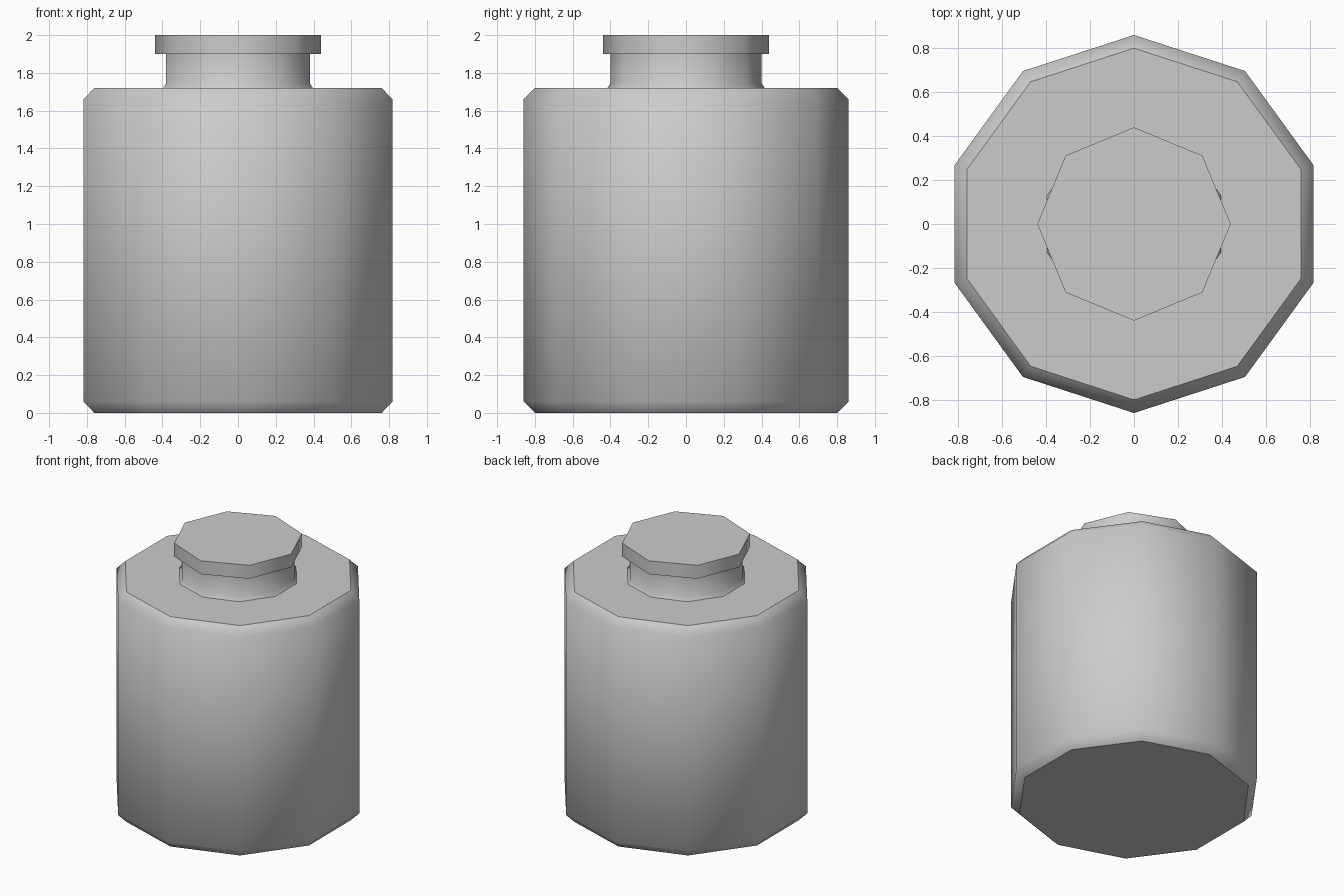
import bpy, bmesh, math

if "Cube" in bpy.data.objects:
    bpy.data.objects.remove(bpy.data.objects["Cube"])


def lathe(name, profile, sides):
    """Stack polygon rings (radius, z) into a closed solid with smooth sides and flat ends."""
    bm = bmesh.new()
    rings = []
    for r, z in profile:
        ring = []
        for i in range(sides):
            a = math.pi / 2 + math.tau * i / sides
            ring.append(bm.verts.new((r * math.cos(a), r * math.sin(a), z)))
        rings.append(ring)
    for low, high in zip(rings, rings[1:]):
        for i in range(sides):
            j = (i + 1) % sides
            bm.faces.new((low[i], low[j], high[j], high[i])).smooth = True
    bm.faces.new(rings[0][::-1])
    bm.faces.new(rings[-1])
    # keep the rims of the flat ends crisp
    for e in bm.edges:
        if not all(f.smooth for f in e.link_faces):
            e.smooth = False
    mesh = bpy.data.meshes.new(name)
    bm.to_mesh(mesh)
    bm.free()
    obj = bpy.data.objects.new(name, mesh)
    bpy.context.collection.objects.link(obj)
    return obj


# Ten-sided body with chamfered rims
lathe("jar_body", [(0.80, 0), (0.86, 0.06), (0.86, 1.66), (0.80, 1.72)], 10)

# Ten-sided neck with a small flare at its foot
lathe("jar_neck", [(0.42, 1.715), (0.40, 1.745), (0.40, 1.91)], 10)

# Eight-sided lid
lathe("jar_lid", [(0.44, 1.90), (0.44, 2.0)], 8)
